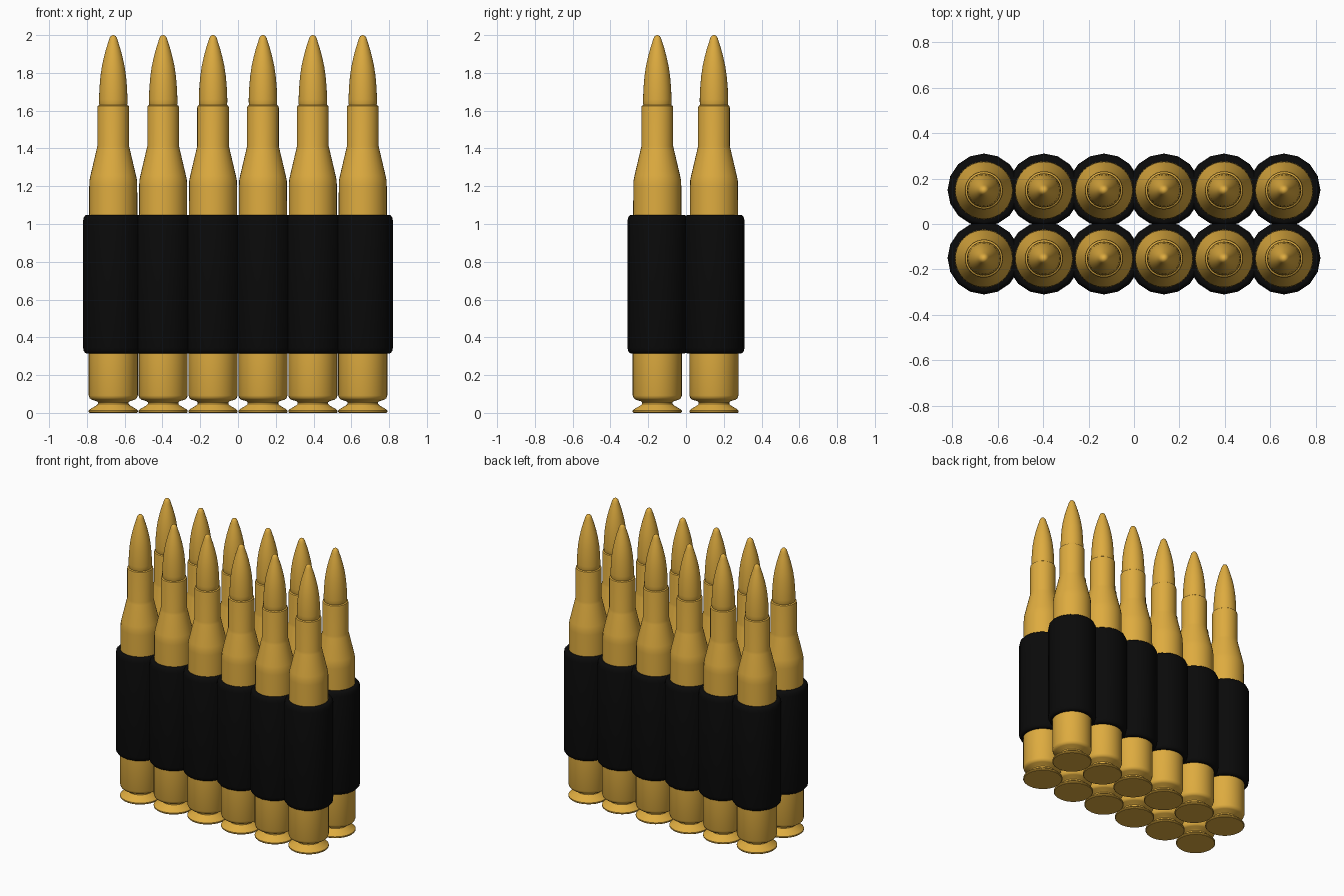
import bpy, bmesh, math

if "Cube" in bpy.data.objects:
    bpy.data.objects.remove(bpy.data.objects["Cube"])


def material(name, rgb):
    m = bpy.data.materials.new(name)
    m.diffuse_color = (*rgb, 1)
    m.use_nodes = True
    m.node_tree.nodes["Principled BSDF"].inputs["Base Color"].default_value = m.diffuse_color
    return m


def lathe(name, profile, sides, mat):
    """Revolve (radius, z) points about z; zero radius closes to a point."""
    bm = bmesh.new()
    rings = []
    for r, z in profile:
        if r == 0:
            rings.append([bm.verts.new((0, 0, z))] * sides)
        else:
            rings.append([bm.verts.new((r * math.cos(2 * math.pi * i / sides),
                                        r * math.sin(2 * math.pi * i / sides), z))
                          for i in range(sides)])
    for a, b in zip(rings, rings[1:]):
        for i in range(sides):
            j = (i + 1) % sides
            corners = list(dict.fromkeys([a[i], a[j], b[j], b[i]]))
            bm.faces.new(corners)
    bmesh.ops.recalc_face_normals(bm, faces=bm.faces)
    me = bpy.data.meshes.new(name)
    bm.to_mesh(me)
    bm.free()
    me.materials.append(mat)
    ob = bpy.data.objects.new(name, me)
    bpy.context.collection.objects.link(ob)
    bpy.ops.object.select_all(action='DESELECT')
    ob.select_set(True)
    bpy.context.view_layer.objects.active = ob
    bpy.ops.object.shade_smooth_by_angle(angle=math.radians(32))
    return ob


brass = material("brass", (0.73, 0.41, 0.05))
black = material("black", (0.003, 0.003, 0.003))

# Brass case: rim, extractor groove, body, shoulder, neck
case = lathe("case", [
    (0, 0), (0.126, 0), (0.130, 0.004), (0.130, 0.012), (0.122, 0.020),
    (0.088, 0.040), (0.081, 0.047), (0.081, 0.056), (0.088, 0.062),
    (0.115, 0.070), (0.125, 0.078), (0.130, 0.092), (0.130, 0.35),
    (0.127, 1.20), (0.126, 1.23), (0.121, 1.255), (0.088, 1.395),
    (0.084, 1.412), (0.084, 1.615), (0.082, 1.625), (0.076, 1.629),
    (0.070, 1.629)], 32, brass)

# Ogive bullet seated in the neck
bullet = lathe("bullet", [
    (0.070, 1.62), (0.075, 1.634), (0.0755, 1.66), (0.073, 1.72),
    (0.068, 1.78), (0.060, 1.835), (0.049, 1.885), (0.037, 1.93),
    (0.025, 1.967), (0.020, 1.984), (0.013, 1.995), (0.006, 1.999),
    (0, 2.0)], 32, brass)

# Black sleeve with rounded ends
sleeve = lathe("sleeve", [
    (0.125, 0.315), (0.143, 0.315), (0.150, 0.319), (0.156, 0.328),
    (0.160, 0.345), (0.160, 1.015), (0.156, 1.034), (0.150, 1.044),
    (0.143, 1.048), (0.125, 1.048)], 16, black)

# Two rows of six rounds
parts = (case, bullet, sleeve)
first = True
for y in (-0.15, 0.15):
    for i in range(6):
        x = (i - 2.5) * 0.2642
        for part in parts:
            ob = part
            if not first:
                ob = part.copy()
                bpy.context.collection.objects.link(ob)
            dy = 0 if part is sleeve else -0.002
            ob.location = (x, y + dy, 0)
        first = False
